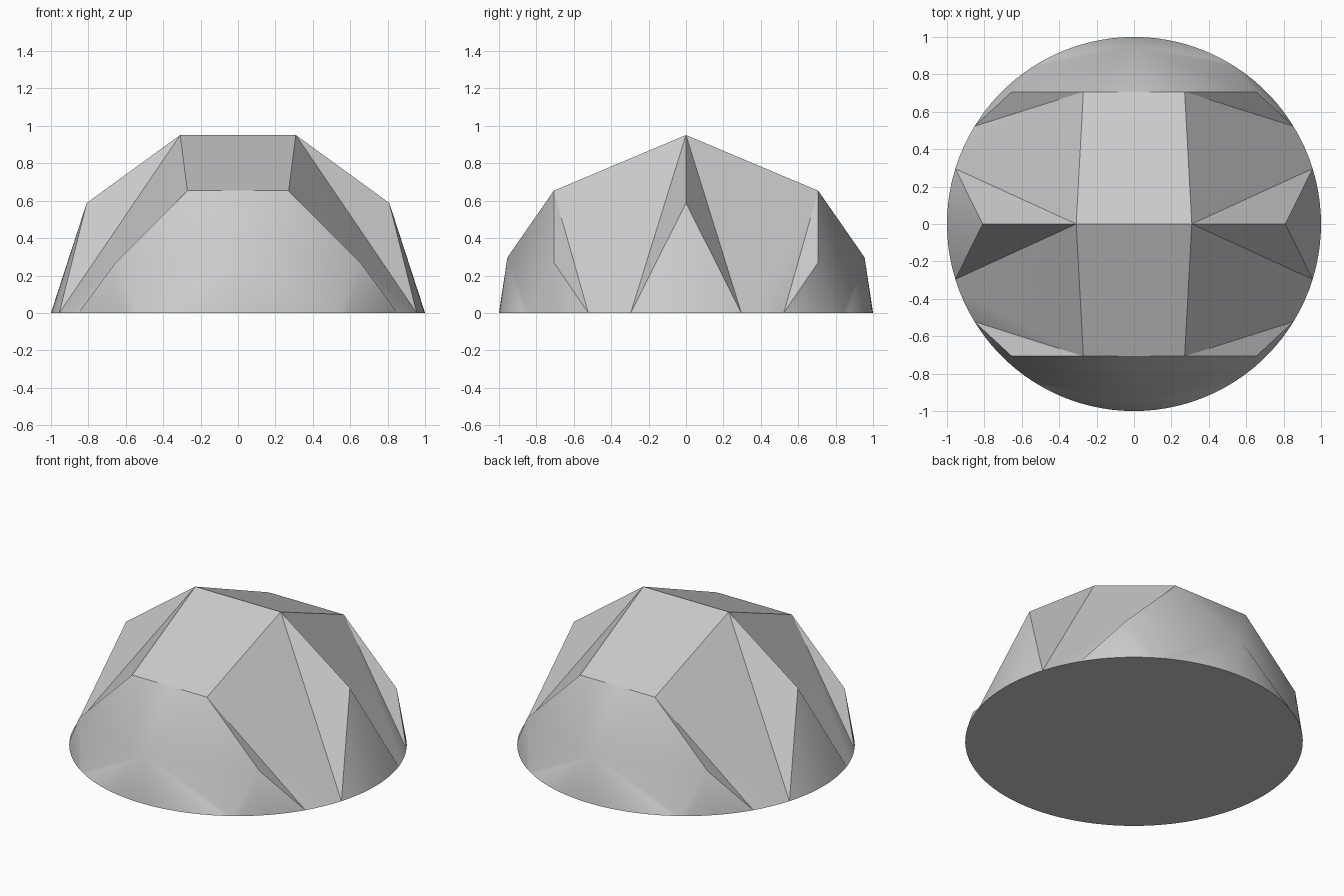
import bpy, bmesh
from math import cos, sin, radians

old = bpy.data.objects.get("Cube")
if old:
    bpy.data.objects.remove(old)

# Material
stone = bpy.data.materials.new("plain grey")
stone.use_nodes = True
grey = (0.6, 0.6, 0.6, 1)
stone.diffuse_color = grey
stone.node_tree.nodes["Principled BSDF"].inputs["Base Color"].default_value = grey


def ring_point(y, degrees):
    """Point on the unit sphere, on the slice at the given y."""
    r = (1 - y * y) ** 0.5
    return (r * cos(radians(degrees)), y, r * sin(radians(degrees)))


def arc(start, end, steps):
    """Points along the rim of the base."""
    angles = [radians(start + (end - start) * i / steps) for i in range(steps + 1)]
    return [(cos(a), sin(a), 0) for a in angles]


# Key corners of one quadrant
ridge = ring_point(0, 72)
side = ring_point(0, 36)
shoulder = ring_point(0.707, 67.5)
hip = ring_point(0.707, 22.5)
cap = ring_point(0.955, 90)
ridge_mid = (0, 0, ridge[2])
shoulder_mid = (0, shoulder[1], shoulder[2])

# Rim sections: below the side spike, the wall, the hip and the end cap
spike_rim = arc(0, 17.2, 5)
wall_rim = arc(17.2, 31.5, 4)
hip_rim = arc(31.5, 57, 8)
cap_rim = arc(57, 90, 10)


def fan(apex, rim):
    return [(apex, a, b) for a, b in zip(rim, rim[1:])]


faces = [
    (ridge_mid, ridge, shoulder, shoulder_mid),      # roof
    (ridge, side, spike_rim[-1]),                    # spike flank
    (ridge, wall_rim[0], shoulder),                  # wall
    (shoulder, wall_rim[-1], hip),                   # hip flank
    (shoulder, hip, cap), (shoulder_mid, shoulder, cap),
    (hip, hip_rim[-1], cap),
]
faces += fan(side, spike_rim) + fan(shoulder, wall_rim)
faces += fan(hip, hip_rim) + fan(cap, cap_rim)
faces += fan((0, 0, 0), spike_rim + wall_rim[1:] + hip_rim[1:] + cap_rim[1:])

# Mirror the quadrant into the whole dome
bm = bmesh.new()
for sx in (1, -1):
    for sy in (1, -1):
        for face in faces:
            bm.faces.new([bm.verts.new((x * sx, y * sy, z)) for x, y, z in face])
bmesh.ops.remove_doubles(bm, verts=bm.verts, dist=0.0005)
bmesh.ops.recalc_face_normals(bm, faces=bm.faces)

mesh = bpy.data.meshes.new("faceted_dome")
bm.to_mesh(mesh)
bm.free()
mesh.materials.append(stone)
dome = bpy.data.objects.new("faceted_dome", mesh)
bpy.context.collection.objects.link(dome)

# Smooth the curved ends and keep the creases
bpy.ops.object.select_all(action="DESELECT")
dome.select_set(True)
bpy.context.view_layer.objects.active = dome
bpy.ops.object.shade_smooth_by_angle(angle=radians(31))
